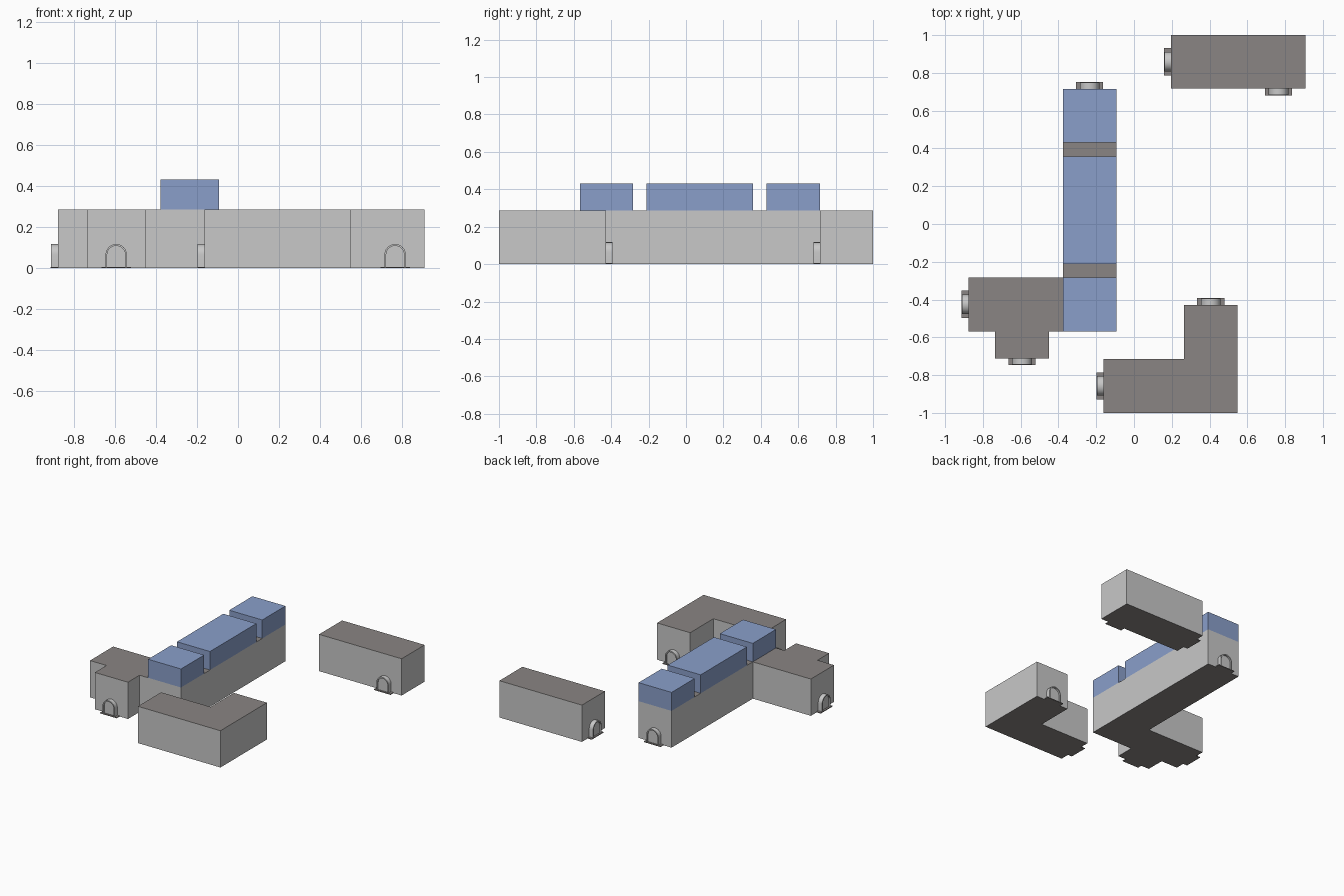
import bpy, bmesh, math
from mathutils import Matrix

if "Cube" in bpy.data.objects:
    bpy.data.objects.remove(bpy.data.objects["Cube"])

def material(name, rgb):
    m = bpy.data.materials.new(name)
    m.diffuse_color = (*rgb, 1)
    m.use_nodes = True
    m.node_tree.nodes["Principled BSDF"].inputs["Base Color"].default_value = m.diffuse_color
    return m

WALL = material("light_grey_wall", (0.58, 0.58, 0.58))
ROOF = material("warm_grey_roof", (0.254, 0.235, 0.227))
BLUE = material("blue_block", (0.254, 0.347, 0.591))
H = 0.286     # wall height
TOP = 0.43    # top of the blue upper storey

def finish(name, bm, mats):
    bmesh.ops.recalc_face_normals(bm, faces=bm.faces[:])
    me = bpy.data.meshes.new(name)
    bm.to_mesh(me)
    bm.free()
    for m in mats:
        me.materials.append(m)
    ob = bpy.data.objects.new(name, me)
    bpy.context.collection.objects.link(ob)
    return ob

def prism(name, outline, z0, z1, mats):
    """Extrude a plan outline upward; horizontal faces take the second material."""
    bm = bmesh.new()
    f = bm.faces.new([bm.verts.new((x, y, z0)) for x, y in outline])
    ext = bmesh.ops.extrude_face_region(bm, geom=[f], use_keep_orig=True)
    bmesh.ops.translate(bm, vec=(0, 0, z1 - z0),
                        verts=[g for g in ext["geom"] if isinstance(g, bmesh.types.BMVert)])
    bm.normal_update()
    for face in bm.faces:
        face.material_index = int(len(mats) > 1 and abs(face.normal.z) > 0.5)
    return finish(name, bm, mats)

def rect(x0, x1, y0, y1):
    return [(x0, y0), (x1, y0), (x1, y1), (x0, y1)]

def arch(half, height, depth, n=12):
    """Points of an upright arch at the given distance from the wall."""
    spring = height - half
    pts = [(half, depth, 0)]
    for i in range(n + 1):
        a = math.pi * i / n
        pts.append((half * math.cos(a), depth, spring + half * math.sin(a)))
    return pts + [(-half, depth, 0)]

def door(name, x, y, angle):
    """Arched door surround with a recessed panel and a thin doorstep."""
    place = Matrix.Translation((x, y, 0)) @ Matrix.Rotation(math.radians(angle), 4, 'Z')
    bm = bmesh.new()
    rings = [[bm.verts.new(p) for p in arch(*r)] for r in
             ((0.052, 0.117, 0), (0.052, 0.117, 0.034),
              (0.044, 0.108, 0.034), (0.044, 0.108, 0.022))]
    for a, b in zip(rings, rings[1:]):
        for i in range(len(a) - 1):
            bm.faces.new((a[i], a[i + 1], b[i + 1], b[i]))
    bm.faces.new(rings[-1])
    ob = finish(name, bm, [WALL])
    ob.matrix_world = place
    ob.data.shade_smooth()
    ob.data.set_sharp_from_angle(angle=math.radians(30))
    step = prism(name + "_step", rect(-0.072, 0.072, 0, 0.036), 0, 0.006, [ROOF])
    step.matrix_world = place

# Ground-floor buildings
prism("long_building_with_wing",
      [(-0.377, -0.568), (-0.093, -0.568), (-0.093, 0.716), (-0.377, 0.716),
       (-0.377, -0.283), (-0.877, -0.283), (-0.877, -0.568), (-0.735, -0.568),
       (-0.735, -0.711), (-0.450, -0.711), (-0.450, -0.568)], 0, H, [WALL, ROOF])
prism("corner_building",
      [(-0.162, -1.0), (0.549, -1.0), (0.549, -0.428), (0.264, -0.428),
       (0.264, -0.714), (-0.162, -0.714)], 0, H, [WALL, ROOF])
prism("small_building", rect(0.196, 0.907, 0.717, 1.0), 0, H, [WALL, ROOF])

# Blue upper storey in three blocks
for i, (y0, y1) in enumerate(((-0.568, -0.283), (-0.212, 0.358), (0.431, 0.716))):
    prism(f"upper_block_{i + 1}", rect(-0.377, -0.093, y0, y1), H, TOP, [BLUE])

# Doors: position on the wall and facing (0 back, 90 left, 180 front)
for name, x, y, angle in (
        ("long_building_door", -0.235, 0.716, 0),
        ("wing_left_door", -0.877, -0.425, 90),
        ("wing_front_door", -0.593, -0.711, 180),
        ("corner_left_door", -0.162, -0.857, 90),
        ("corner_back_door", 0.406, -0.428, 0),
        ("small_left_door", 0.196, 0.859, 90),
        ("small_front_door", 0.765, 0.717, 180)):
    door(name, x, y, angle)
